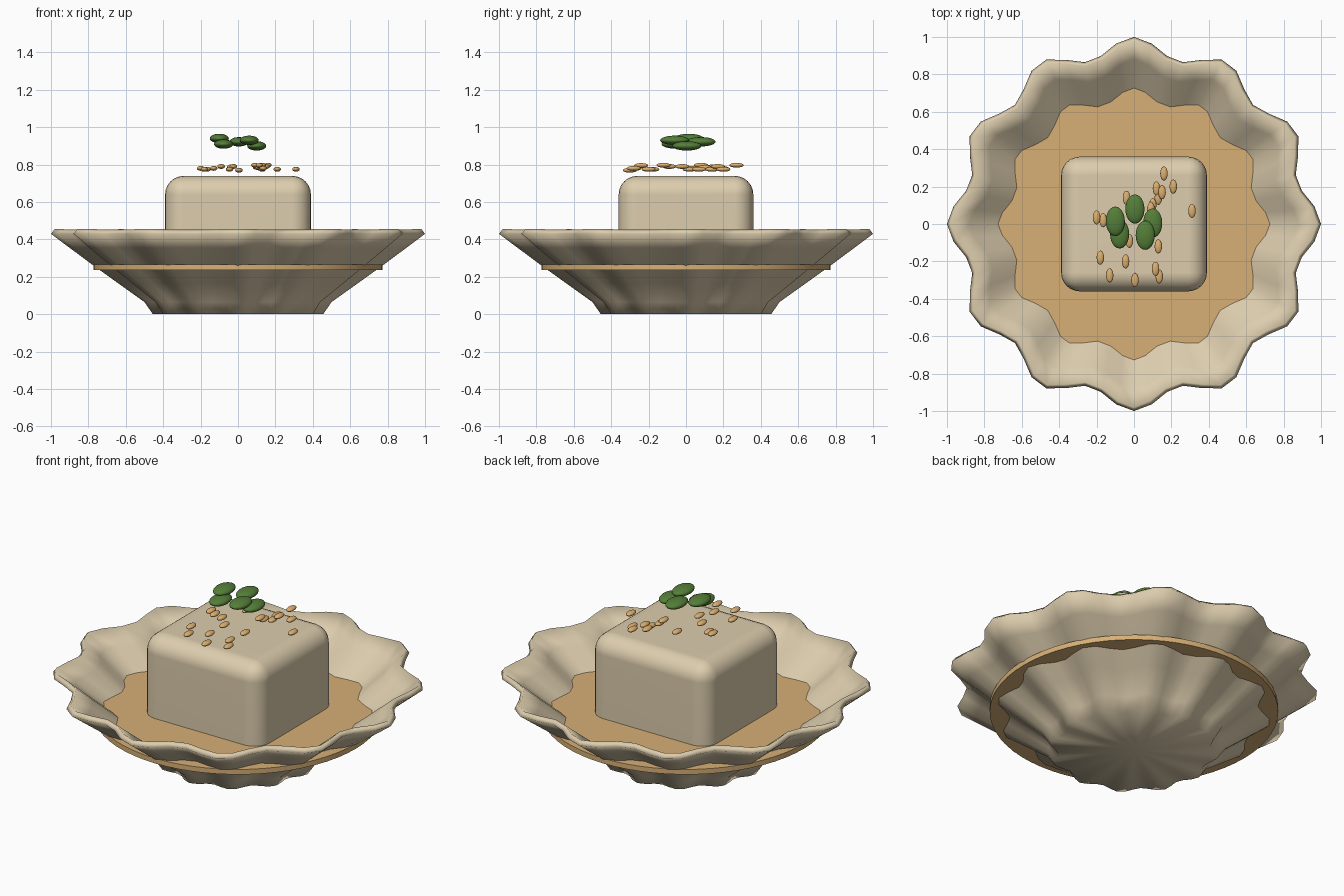
import bpy
import bmesh
from math import cos, sin, pi

old_cube = bpy.data.objects.get("Cube")
if old_cube:
    bpy.data.objects.remove(old_cube, do_unlink=True)


def make_material(name, colour):
    material = bpy.data.materials.new(name)
    material.use_nodes = True
    rgba = (*colour, 1.0)
    material.diffuse_color = rgba
    material.node_tree.nodes["Principled BSDF"].inputs["Base Color"].default_value = rgba
    return material


cream = make_material("warm cream", (0.72, 0.61, 0.42))
broth_brown = make_material("golden broth", (0.68, 0.43, 0.18))
seed_tan = make_material("toasted seed", (0.72, 0.43, 0.16))
leaf_green = make_material("leaf green", (0.09, 0.21, 0.04))


def finish(obj, name, material, angle=None):
    """Name, colour and smooth a part; no angle means smooth everywhere."""
    obj.name = obj.data.name = name
    obj.data.materials.append(material)
    bpy.ops.object.select_all(action="DESELECT")
    bpy.context.view_layer.objects.active = obj
    obj.select_set(True)
    if angle is None:
        bpy.ops.object.shade_smooth()
    else:
        bpy.ops.object.shade_smooth_by_angle(angle=angle)
    return obj


def build_bowl(profile, segments=64, lobes=12):
    """Scalloped shell: each profile ring is waved around the axis."""
    bm = bmesh.new()
    rings = []
    for radius, z in profile:
        ring = []
        for i in range(segments):
            a = 2 * pi * i / segments
            r = radius * (0.95 + 0.05 * cos(lobes * a))
            ring.append(bm.verts.new((r * cos(a), r * sin(a), z)))
        rings.append(ring)
    centre = bm.verts.new((0, 0, profile[0][1]))
    for i in range(segments):
        j = (i + 1) % segments
        bm.faces.new((centre, rings[0][j], rings[0][i]))
        for low, high in zip(rings, rings[1:]):
            bm.faces.new((low[i], low[j], high[j], high[i]))
    mesh = bpy.data.meshes.new("bowl")
    bm.to_mesh(mesh)
    bm.free()
    obj = bpy.data.objects.new("bowl", mesh)
    bpy.context.collection.objects.link(obj)
    return obj


# Scalloped bowl, thickened inwards
bowl = build_bowl([(0.455, 0), (0.5, 0.065), (0.64, 0.165), (0.775, 0.262), (0.9, 0.355), (1, 0.43)])
finish(bowl, "bowl", cream)
shell = bowl.modifiers.new("thickness", "SOLIDIFY")
shell.thickness = 0.032
shell.offset = -1

# Broth disc
bpy.ops.mesh.primitive_cylinder_add(vertices=64, radius=0.773, depth=0.03, location=(0, 0, 0.252))
finish(bpy.context.object, "broth", broth_brown, pi / 6)

# Rounded block standing in the broth
bpy.ops.mesh.primitive_cube_add(size=1, location=(0, 0, 0.44))
block = bpy.context.object
block.scale = (0.78, 0.72, 0.6)
bpy.ops.object.transform_apply(location=False, rotation=False, scale=True)
finish(block, "block", cream)
bevel = block.modifiers.new("rounding", "BEVEL")
bevel.width = 0.1
bevel.segments = 6
block.modifiers.new("shading", "WEIGHTED_NORMAL")


def scatter(name, material, size, places, segments, rings):
    for n, place in enumerate(places, 1):
        bpy.ops.mesh.primitive_uv_sphere_add(segments=segments, ring_count=rings, radius=1, location=place)
        obj = bpy.context.object
        obj.scale = size
        finish(obj, f"{name}_{n}", material)


# Seeds hovering just over the block
seeds = [
    (0.16, 0.27, 0.797), (0.21, 0.2, 0.775), (0.31, 0.07, 0.775), (0.12, 0.19, 0.78),
    (0.15, 0.17, 0.79), (0.13, 0.14, 0.775), (0.1, 0.1, 0.785), (0.09, 0.08, 0.797),
    (-0.04, 0.14, 0.787), (-0.2, 0.035, 0.78), (-0.165, 0.02, 0.775), (-0.025, -0.09, 0.79),
    (0.13, -0.12, 0.797), (-0.18, -0.18, 0.775), (-0.045, -0.2, 0.775), (-0.13, -0.275, 0.78),
    (0.005, -0.3, 0.77), (0.115, -0.24, 0.795), (0.135, -0.28, 0.78), (-0.09, -0.02, 0.79),
]
scatter("seed", seed_tan, (0.02, 0.038, 0.013), seeds, 16, 8)

# Leaves above the seeds
leaves = [(0.005, 0.08, 0.922), (-0.1, 0.015, 0.94), (-0.077, -0.053, 0.91),
          (0.06, -0.06, 0.93), (0.1, 0.005, 0.9)]
scatter("leaf", leaf_green, (0.051, 0.078, 0.025), leaves, 24, 12)
